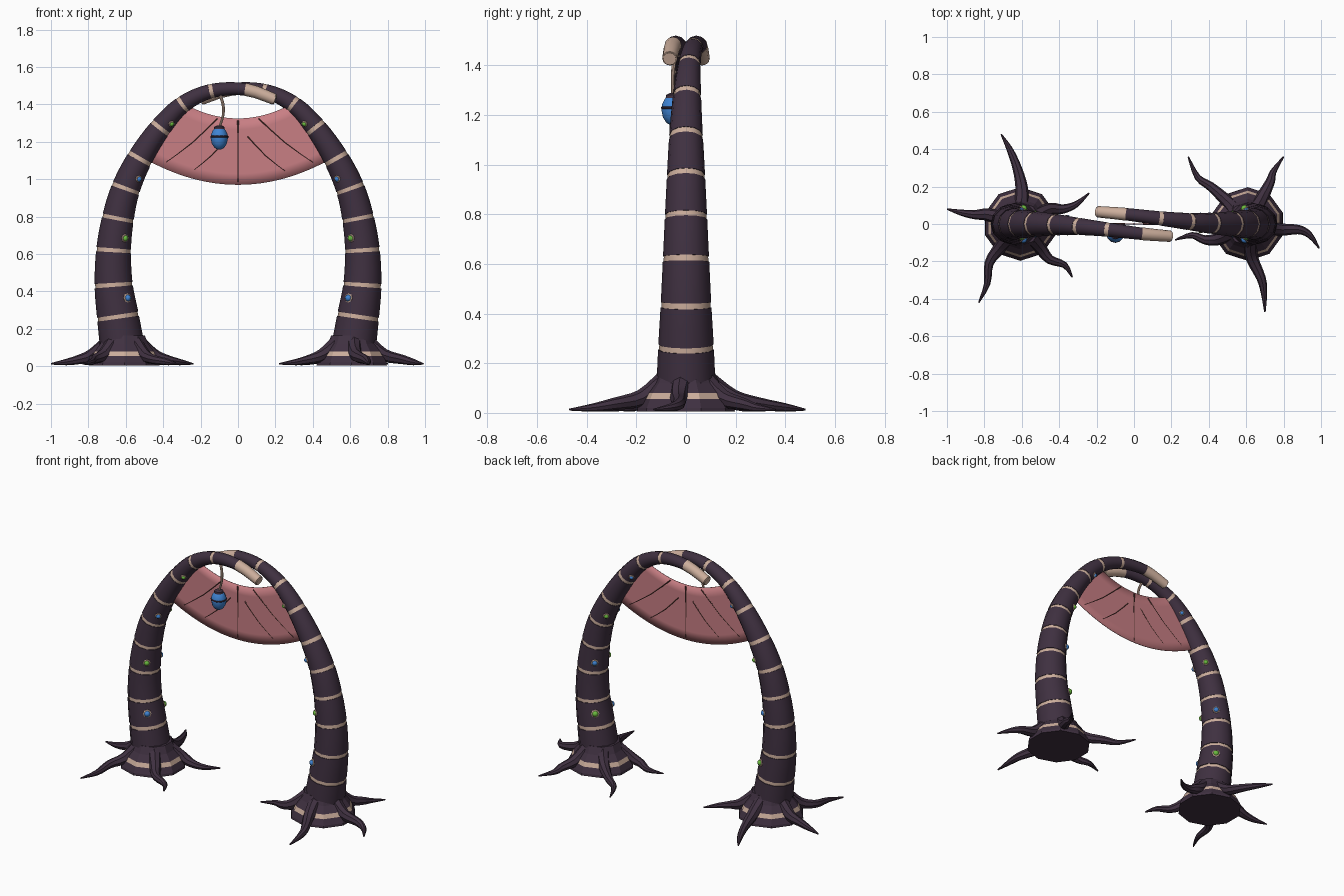
import bpy, bmesh, math
from mathutils import Vector, Matrix

if "Cube" in bpy.data.objects:
    bpy.data.objects.remove(bpy.data.objects["Cube"])


def material(name, rgb):
    m = bpy.data.materials.new(name)
    m.diffuse_color = (*rgb, 1)
    m.use_nodes = True
    m.node_tree.nodes["Principled BSDF"].inputs["Base Color"].default_value = m.diffuse_color
    return m


HIDE = material("dark_hide", (0.05, 0.03, 0.052))
CREAM = material("cream", (0.60, 0.42, 0.33))
PINK = material("membrane_pink", (0.58, 0.21, 0.23))
VEIN = material("vein_brown", (0.10, 0.04, 0.035))
BLUE = material("glow_blue", (0.05, 0.23, 0.65))
GREEN = material("glow_green", (0.15, 0.50, 0.05))


def finish(name, bm, mats, smooth=True):
    bmesh.ops.recalc_face_normals(bm, faces=bm.faces)
    me = bpy.data.meshes.new(name)
    bm.to_mesh(me)
    bm.free()
    ob = bpy.data.objects.new(name, me)
    bpy.context.collection.objects.link(ob)
    for m in mats:
        me.materials.append(m)
    if smooth:
        bpy.ops.object.select_all(action='DESELECT')
        ob.select_set(True)
        bpy.context.view_layer.objects.active = ob
        bpy.ops.object.shade_smooth_by_angle(angle=math.radians(40))
    return ob


def spline(p, u):
    """Catmull-Rom through (x, y, z, r) points."""
    i = min(int(u), len(p) - 2)
    t = u - i
    a, b, c, d = (Vector(p[max(0, min(len(p) - 1, i + k))]) for k in (-1, 0, 1, 2))
    return 0.5 * (2 * b + (c - a) * t + (2 * a - 5 * b + 4 * c - d) * t * t
                  + (3 * b - a - 3 * c + d) * t ** 3)


def tube(bm, p, u0=0, u1=None, steps=4, sides=12, grow=1.0, ref=(0, 1, 0)):
    """Sweep a round section along part of a spline, capped at both ends."""
    u1 = len(p) - 1 if u1 is None else u1
    rings = []
    for k in range(steps + 1):
        u = u0 + (u1 - u0) * k / steps
        q = spline(p, u)
        t = (spline(p, min(u + .01, len(p) - 1)) - spline(p, max(u - .01, 0))).to_3d().normalized()
        n = Vector(ref)
        n = (n - t * n.dot(t)).normalized()
        b = t.cross(n)
        rings.append([bm.verts.new(q.to_3d() + (n * math.cos(a) + b * math.sin(a)) * q.w * grow)
                      for a in (2 * math.pi * j / sides for j in range(sides))])
    for r, s in zip(rings, rings[1:]):
        for j in range(sides):
            bm.faces.new((r[j], r[(j + 1) % sides], s[(j + 1) % sides], s[j]))
    bm.faces.new(rings[0])
    bm.faces.new(rings[-1])


def lathe(name, profile, centre, mats, sides=10, phase=0.0, bands=(), rot=None, smooth=True):
    """Closed turned solid; bands lists profile spans using the second material."""
    bm = bmesh.new()
    rings = [[bm.verts.new((r * math.cos(phase + 2 * math.pi * j / sides),
                            r * math.sin(phase + 2 * math.pi * j / sides), z))
              for j in range(sides)] for r, z in profile]
    for i, (r, s) in enumerate(zip(rings, rings[1:])):
        for j in range(sides):
            f = bm.faces.new((r[j], r[(j + 1) % sides], s[(j + 1) % sides], s[j]))
            f.material_index = 1 if i in bands else 0
    bm.faces.new(rings[0])
    bm.faces.new(rings[-1])
    if rot:
        bm.transform(rot.to_matrix().to_4x4())
    bm.transform(Matrix.Translation(centre))
    return finish(name, bm, mats, smooth)


# Left limb centreline: x, y, z, radius at every joint
LIMB = [(-.615, 0, .08, .120), (-.642, 0, .265, .112), (-.665, 0, .435, .102),
        (-.665, 0, .62, .093), (-.642, 0, .79, .085), (-.60, 0, .95, .077),
        (-.525, 0, 1.11, .068), (-.415, -.004, 1.275, .057), (-.295, -.013, 1.40, .046),
        (-.14, -.03, 1.472, .038), (.04, -.052, 1.48, .033), (.20, -.066, 1.425, .029)]

# Root plan paths for each foot
ROOTS = {"left": [
    [(-.6, .19), (-.625, .3), (-.665, .4), (-.71, .48)],
    [(-.78, .05), (-.85, .05), (-.92, .06), (-1, .08)],
    [(-.72, -.13), (-.775, -.21), (-.785, -.32), (-.83, -.42)],
    [(-.5, -.13), (-.45, -.19), (-.37, -.22), (-.33, -.285)],
    [(-.45, .08), (-.38, .08), (-.31, .105), (-.24, .165)]],
    "right": [
    [(.5, .12), (.41, .2), (.34, .25), (.29, .36)],
    [(.69, .15), (.73, .23), (.745, .28), (.80, .36)],
    [(.78, -.03), (.88, -.03), (.94, -.06), (.99, -.13)],
    [(.63, -.18), (.68, -.29), (.695, -.37), (.7, -.47)],
    [(.45, -.08), (.38, -.085), (.31, -.06), (.22, -.085)]]}

for side, s in (("left", 1), ("right", -1)):
    limb = [(x * s, y * s, z, r) for x, y, z, r in LIMB]
    # Cream core shows as rings between the dark segments
    bm = bmesh.new()
    tube(bm, limb, 0, 10.5, 42, grow=.965)
    finish(side + "_joint_rings", bm, [CREAM])
    bm = bmesh.new()
    for i in range(10):
        tube(bm, limb, i + (.06 if i else 0), i + (.94 if i < 9 else 1))
    finish(side + "_limb_segments", bm, [HIDE])
    bm = bmesh.new()
    tube(bm, limb, 10, 10.94, 3, grow=1.04)
    tube(bm, limb, 10.9, 11, 1, grow=.9)
    finish(side + "_limb_tip", bm, [CREAM])

    # Ten-sided foot with a cream band
    foot = (-.608 * s, 0, 0)
    lathe(side + "_foot", [(.197, .005), (.195, .02), (.178, .055), (.166, .08), (.135, .12), (.115, .165)],
          foot, [HIDE, CREAM], 10, math.pi / 2, bands=(2,), smooth=False)

    # Roots creeping over the ground
    bm = bmesh.new()
    for path in ROOTS[side]:
        d = Vector((path[0][0] - foot[0], path[0][1])).normalized()
        start = (foot[0] + d.x * .09, d.y * .09)
        pts = [(*q, z, r) for q, z, r in zip([start] + path, (.125, .06, .036, .022, .013),
                                             (.042, .034, .025, .017, .004))]
        tube(bm, pts, steps=12, sides=8, ref=(0, 0, 1))
    finish(side + "_roots", bm, [HIDE])

    # Glowing nodes with cream collars, front and back of the inner side
    for i, u in enumerate((1.53, 3.41, 5.44, 7.3)):
        q = spline(LIMB, u)
        t = (spline(LIMB, u + .01) - q).to_3d().normalized()
        inner = Vector((t.z, 0, -t.x))
        for face in (-1, 1):
            n = inner * .62 + Vector((0, face * .78, 0))
            c = q.to_3d() + n * q.w * .97
            c.y -= q.y * (0 if s > 0 else 2)
            c.x *= -1 if s < 0 else 1
            n.x *= s
            k = .021 - .0022 * i
            glow = BLUE if (i % 2 == 0) == (face < 0) else GREEN
            rot = n.to_track_quat('Z', 'Y')
            lathe(side + "_node_collar", [(k * 1.2, -.008), (k * 1.2, .003), (k, .006)], c, [CREAM], 8, rot=rot)
            lathe(side + "_glow_node", [(k * .9, 0), (k * .85, k * .5), (k * .55, k * .85), (k * .1, k)],
                  c, [glow], 8, rot=rot)

# Membrane slung between the limbs
bm = bmesh.new()
NX, NV = 24, 6
grid = []
for j in range(NV + 1):
    v = j / NV
    w = .30 + .20 * v
    mid, rise = 1.325 - .355 * v, .085 + .055 * v
    grid.append([bm.verts.new((w * a, 0, mid + rise * a * a))
                 for a in (2 * i / NX - 1 for i in range(NX + 1))])
for r, q in zip(grid, grid[1:]):
    for i in range(NX):
        bm.faces.new((r[i], r[i + 1], q[i + 1], q[i]))
web = finish("membrane", bm, [PINK])
mod = web.modifiers.new("thickness", 'SOLIDIFY')
mod.thickness, mod.offset = .004, 0

# Veins fanning across the membrane
bm = bmesh.new()
for x0, z0, x1, z1 in ((0, 1.315, 0, .985), (.05, 1.23, .25, 1.045), (.11, 1.325, .40, 1.09),
                       (-.05, 1.23, -.235, 1.05), (-.11, 1.325, -.385, 1.09)):
    mid = ((x0 + x1) / 2 - .012 * (x1 - x0), 0, (z0 + z1) / 2 - .012, .004)
    tube(bm, [(x0, 0, z0, .005), mid, (x1, 0, z1, .003)], sides=6)
finish("membrane_veins", bm, [VEIN])

# Hanging lantern pod
bm = bmesh.new()
tube(bm, [(-.10, -.038, 1.46, .008), (-.08, -.05, 1.40, .008), (-.08, -.053, 1.34, .007),
          (-.10, -.053, 1.275, .007)], steps=9, sides=8)
finish("lantern_cord", bm, [CREAM])
POD = (-.10, -.053, 0)
lathe("lantern_pod", [(.008, 1.158), (.026, 1.168), (.040, 1.19), (.046, 1.22), (.044, 1.24),
                      (.034, 1.262), (.022, 1.275)], POD, [BLUE], 12)
lathe("lantern_cap", [(.029, 1.266), (.027, 1.28), (.012, 1.288)], POD, [HIDE], 12)
lathe("lantern_band", [(.045, 1.223), (.048, 1.226), (.048, 1.23), (.045, 1.233)], POD, [HIDE], 12)
